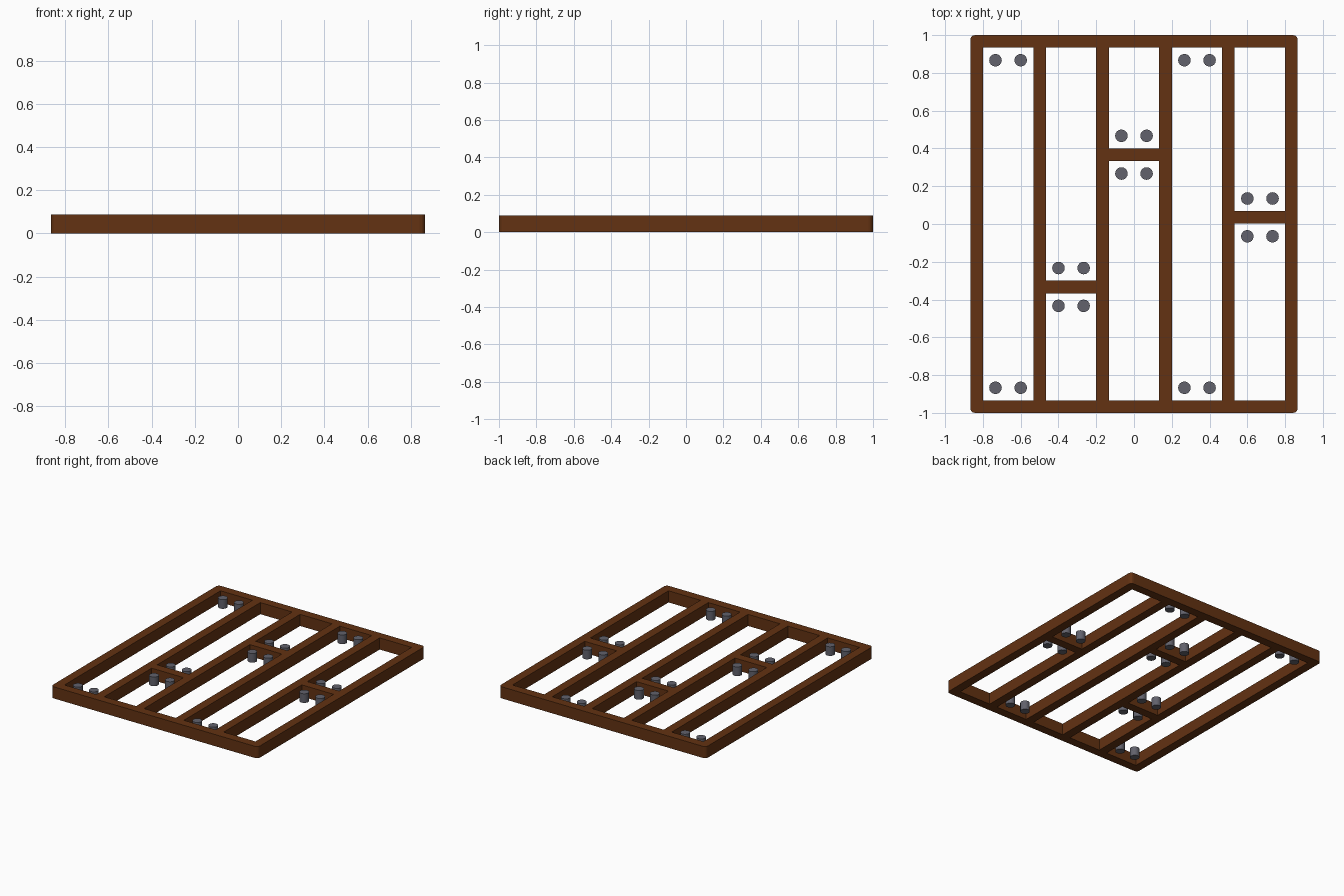
import bpy, bmesh

if "Cube" in bpy.data.objects:
    bpy.data.objects.remove(bpy.data.objects["Cube"])

U = 1 / 15          # bar width, the module of the layout
H = 0.088           # frame height
W, D = 13 * U, 1.0  # half width and half depth


def material(name, rgb):
    m = bpy.data.materials.new(name)
    m.diffuse_color = (*rgb, 1)
    m.use_nodes = True
    m.node_tree.nodes["Principled BSDF"].inputs["Base Color"].default_value = m.diffuse_color
    return m


wood = material("brown_wood", (0.125, 0.032, 0.006))
metal = material("dark_metal", (0.122, 0.122, 0.15))


def add(name, bm, mat):
    me = bpy.data.meshes.new(name)
    bm.to_mesh(me)
    bm.free()
    me.materials.append(mat)
    ob = bpy.data.objects.new(name, me)
    bpy.context.collection.objects.link(ob)
    return ob


def bar(name, x0, x1, y0, y1, round_y=0):
    """Box bar; round_y rounds the upright corners on that y side."""
    bm = bmesh.new()
    bmesh.ops.create_cube(bm, size=1)
    for v in bm.verts:
        v.co = ((x0 + x1) / 2 + v.co.x * (x1 - x0),
                (y0 + y1) / 2 + v.co.y * (y1 - y0),
                H / 2 + v.co.z * H)
    if round_y:
        edge_y = y1 if round_y > 0 else y0
        edges = [e for e in bm.edges
                 if all(abs(v.co.y - edge_y) < 1e-5 for v in e.verts)
                 and abs(e.verts[0].co.z - e.verts[1].co.z) > 1e-4]
        bmesh.ops.bevel(bm, geom=edges, offset=0.025, segments=3,
                        profile=0.5, affect='EDGES')
    add(name, bm, wood)


# outer rails
bar("front_rail", -W, W, -D, -D + U, -1)
bar("back_rail", -W, W, D - U, D, 1)
bar("left_rail", -W, -W + U, -D + U, D - U)
bar("right_rail", W - U, W, -D + U, D - U)

# long dividers
for i, x in enumerate((-0.5, -1 / 6, 1 / 6, 0.5)):
    bar(f"divider_{i + 1}", x - U / 2, x + U / 2, -D + U, D - U)

# short cross bars, one per interrupted bay
crossbars = {-1 / 3: -1 / 3, 0: 0.367, 2 / 3: 0.035}
for i, (x, y) in enumerate(crossbars.items()):
    bar(f"cross_bar_{i + 1}", x - 2 * U, x + 2 * U, y - U / 2, y + U / 2)

# pairs of pegs beside every board end
spots = [(x, s * 0.867) for x in (-2 / 3, 1 / 3) for s in (-1, 1)]
spots += [(x, y + s * 0.1) for x, y in crossbars.items() for s in (-1, 1)]
z0, z1 = 0.01, 0.079
n = 0
for x, y in spots:
    for side in (-U, U):
        n += 1
        bm = bmesh.new()
        bmesh.ops.create_cone(bm, cap_ends=True, segments=16,
                              radius1=U / 2, radius2=U / 2, depth=z1 - z0)
        bmesh.ops.translate(bm, verts=bm.verts, vec=(0, 0, 0))
        peg = add(f"peg_{n}", bm, metal)
        peg.location = (x + side, y, (z0 + z1) / 2)
        for p in peg.data.polygons:
            p.use_smooth = len(p.vertices) == 4
        for e in peg.data.edges:
            a, b = (peg.data.vertices[i].co.z for i in e.vertices)
            e.use_edge_sharp = abs(a - b) < 1e-5
